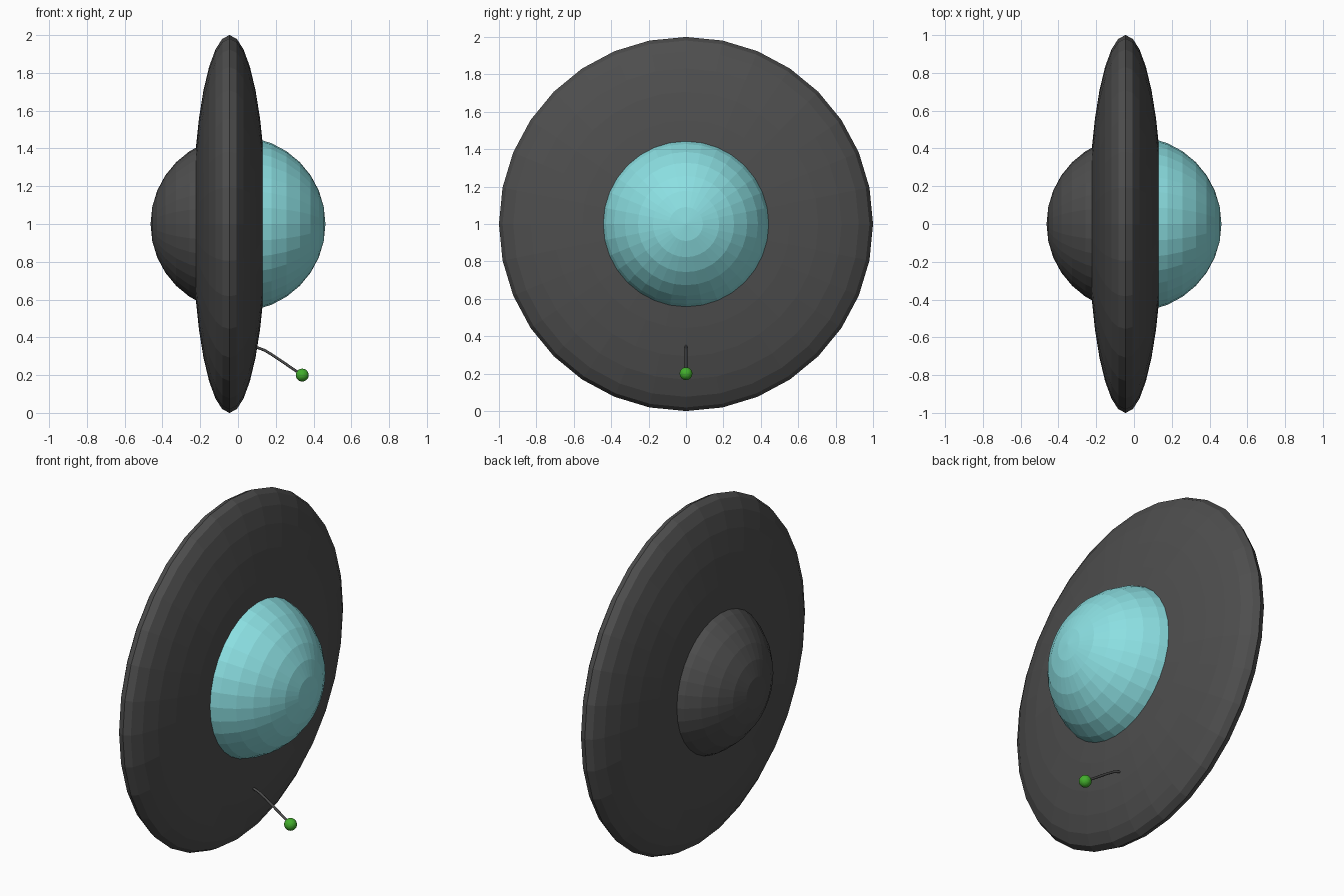
import bpy
import math

cube = bpy.data.objects.get("Cube")
if cube:
    bpy.data.objects.remove(cube, do_unlink=True)


def make_material(name, rgb):
    mat = bpy.data.materials.new(name)
    mat.use_nodes = True
    color = (*rgb, 1.0)
    mat.diffuse_color = color
    bsdf = mat.node_tree.nodes["Principled BSDF"]
    bsdf.inputs["Base Color"].default_value = color
    bsdf.inputs["Roughness"].default_value = 0.6
    return mat


dark_gray = make_material("dark gray", (0.076, 0.076, 0.076))
pale_cyan = make_material("pale cyan", (0.26, 0.74, 0.76))
bright_green = make_material("bright green", (0.055, 0.42, 0.025))


def make_ball(name, center, radius, materials, half_depth=None):
    """Faceted ball whose poles lie along x, optionally flattened along x."""
    bpy.ops.mesh.primitive_uv_sphere_add(
        segments=32, ring_count=16, radius=radius,
        location=center, rotation=(0, math.pi / 2, 0))
    ball = bpy.context.object
    ball.name = name
    if half_depth:
        ball.scale.z = half_depth / radius
    bpy.ops.object.transform_apply(location=False, rotation=True, scale=True)
    for mat in materials:
        ball.data.materials.append(mat)
    return ball


# Upright saucer disc
make_ball("saucer_disc", (-0.045, 0, 1), 1.0, [dark_gray], half_depth=0.195)

# Cabin: glass dome on the +x half, dark hull on the other half
cabin = make_ball("cabin_dome", (0, 0, 1), 0.463, [dark_gray, pale_cyan])
for face in cabin.data.polygons:
    face.material_index = 1 if face.center.x > 0 else 0

# Bent antenna rod
curve = bpy.data.curves.new("antenna_rod", "CURVE")
curve.dimensions = "3D"
curve.bevel_depth = 0.007
curve.bevel_resolution = 2
curve.use_fill_caps = True
path = [(0.07, 0, 0.35), (0.105, 0, 0.345), (0.14, 0, 0.332),
        (0.18, 0, 0.308), (0.34, 0, 0.2)]
spline = curve.splines.new("POLY")
spline.points.add(len(path) - 1)
for point, co in zip(spline.points, path):
    point.co = (*co, 1)
curve.materials.append(dark_gray)
rod = bpy.data.objects.new("antenna_rod", curve)
bpy.context.collection.objects.link(rod)

# Antenna tip
make_ball("antenna_tip", (0.34, 0, 0.2), 0.034, [bright_green])
